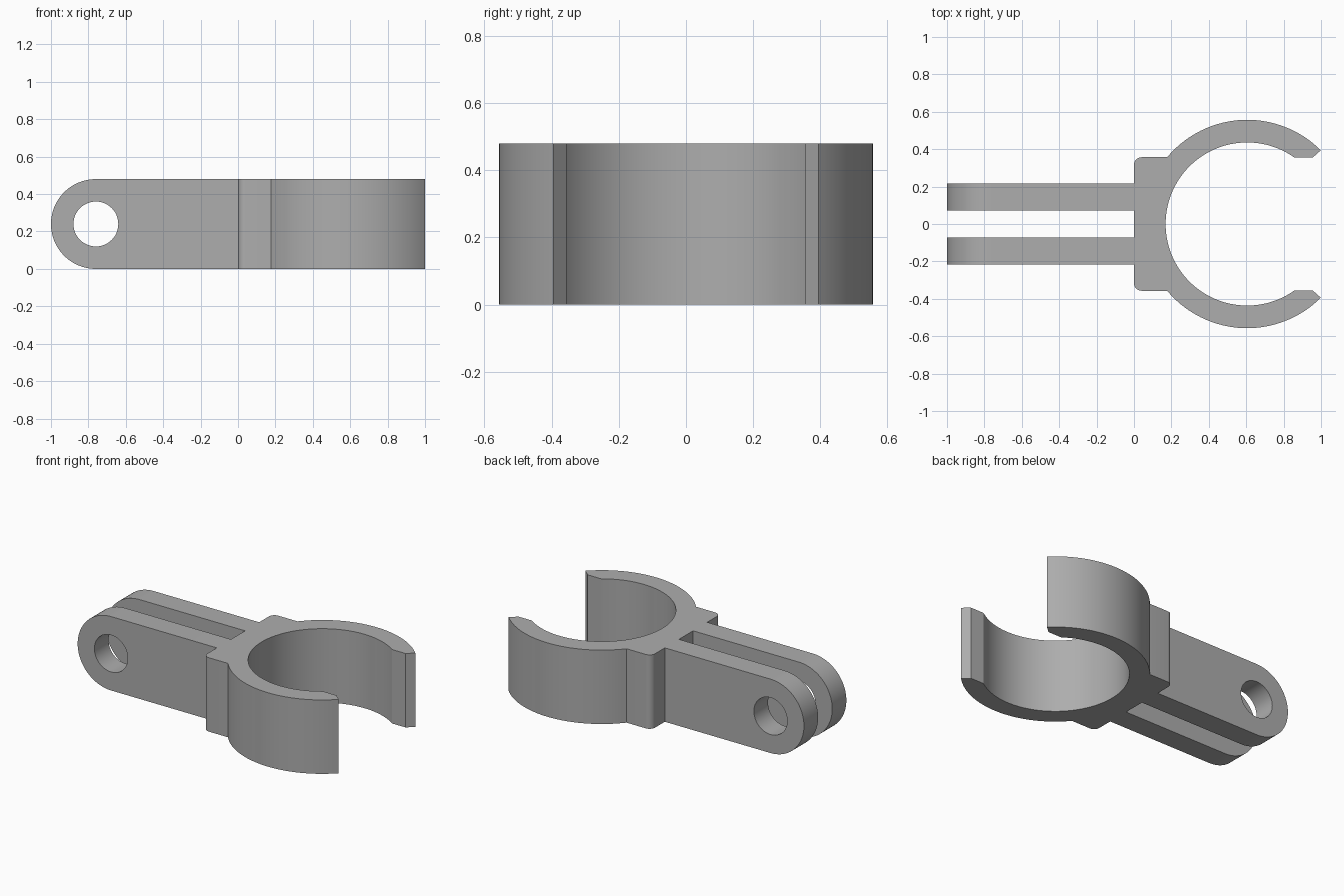
import bpy, bmesh, math
from mathutils import Matrix, Vector

cube = bpy.data.objects.get("Cube")
if cube:
    bpy.data.objects.remove(cube, do_unlink=True)

HEIGHT = 0.48
RING_X, OUTER_R, INNER_R = 0.605, 0.557, 0.436
BLOCK_Y, CORNER = 0.357, 0.04
EYE_X, HOLE_R = -0.76, 0.12
ARM_IN, ARM_OUT = 0.0725, 0.2175

grey = bpy.data.materials.new("plain grey")
grey.use_nodes = True
colour = (0.42, 0.42, 0.42, 1)
grey.diffuse_color = colour
grey.node_tree.nodes["Principled BSDF"].inputs["Base Color"].default_value = colour


def arc(cx, cy, r, start, end, steps):
    """Points along an arc, angles in degrees."""
    angles = [math.radians(start + (end - start) * i / steps) for i in range(steps + 1)]
    return [(cx + r * math.cos(a), cy + r * math.sin(a)) for a in angles]


def prism(name, loops, depth, matrix=Matrix()):
    """Extrude a flat outline, with optional hole loops, into a solid."""
    bm = bmesh.new()
    edges = []
    for loop in loops:
        verts = [bm.verts.new((x, y, 0)) for x, y in loop]
        edges += [bm.edges.new((v, verts[i - 1])) for i, v in enumerate(verts)]
    bmesh.ops.triangle_fill(bm, use_beauty=True, edges=edges)
    flat = bm.faces[:]
    bmesh.ops.dissolve_limit(bm, angle_limit=0.01, verts=[], edges=[])
    top = bmesh.ops.extrude_face_region(bm, geom=flat, use_keep_orig=True)["geom"]
    bmesh.ops.translate(bm, vec=Vector((0, 0, depth)),
                        verts=[g for g in top if isinstance(g, bmesh.types.BMVert)])
    bmesh.ops.recalc_face_normals(bm, faces=bm.faces[:])
    mesh = bpy.data.meshes.new(name)
    bm.to_mesh(mesh)
    bm.free()
    mesh.materials.append(grey)
    obj = bpy.data.objects.new(name, mesh)
    obj.matrix_world = matrix
    bpy.context.collection.objects.link(obj)
    bpy.ops.object.select_all(action="DESELECT")
    obj.select_set(True)
    bpy.context.view_layer.objects.active = obj
    bpy.ops.object.shade_smooth_by_angle(angle=math.radians(25))
    return obj


# Open clamp ring and its mounting block, as one mirrored profile
lip = math.degrees(math.asin(0.355 / INNER_R))
lip_start = math.degrees(math.asin(0.355 / INNER_R))
join = 180 - math.degrees(math.asin(BLOCK_Y / OUTER_R))
half = arc(RING_X, 0, INNER_R, 180, lip_start, 48)
half += [(0.955, 0.355)]
half += arc(RING_X, 0, OUTER_R, 45, join, 36)
half += arc(CORNER, BLOCK_Y - CORNER, CORNER, 90, 180, 8)
mirrored = [(x, -y) for x, y in reversed(half[1:])]
prism("clamp_ring", [half + mirrored], HEIGHT)

# Two parallel arms with a rounded, drilled end
mid = HEIGHT / 2
outline = [(0, 0), (0, HEIGHT)] + arc(EYE_X, mid, mid, 90, 270, 40)
hole = arc(EYE_X, mid, HOLE_R, 0, 360, 48)[:-1]
upright = Matrix.Rotation(math.radians(90), 4, "X")
for name, back in (("left_arm", ARM_OUT), ("right_arm", -ARM_IN)):
    prism(name, [outline, hole], ARM_OUT - ARM_IN,
          Matrix.Translation((0, back, 0)) @ upright)
